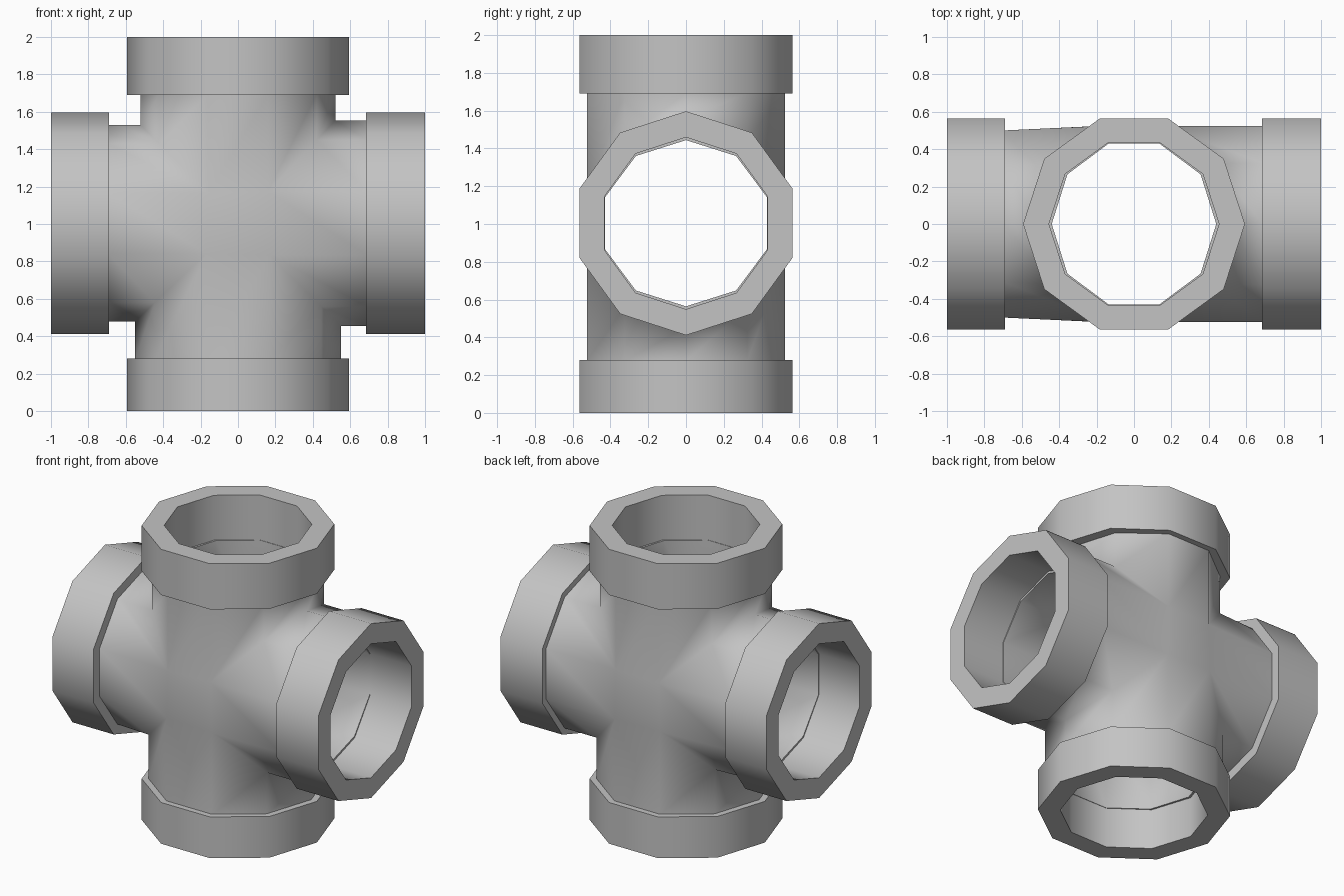
import bpy, bmesh, math
from mathutils import Vector

cube = bpy.data.objects.get("Cube")
if cube:
    bpy.data.objects.remove(cube, do_unlink=True)

SIDES = 10
CENTRE = Vector((0, 0, 1.004))
ANGLES = [math.tau * k / SIDES for k in range(SIDES)]

grey = bpy.data.materials.new("pipe grey")
grey.use_nodes = True
colour = (0.55, 0.55, 0.55, 1)
grey.diffuse_color = colour
grey.node_tree.nodes["Principled BSDF"].inputs["Base Color"].default_value = colour


def finish(name, bm, smooth_angle):
    bmesh.ops.remove_doubles(bm, verts=bm.verts, dist=0.0005)
    bmesh.ops.recalc_face_normals(bm, faces=bm.faces)
    mesh = bpy.data.meshes.new(name)
    bm.to_mesh(mesh)
    bm.free()
    mesh.materials.append(grey)
    obj = bpy.data.objects.new(name, mesh)
    bpy.context.collection.objects.link(obj)
    bpy.ops.object.select_all(action="DESELECT")
    obj.select_set(True)
    bpy.context.view_layer.objects.active = obj
    bpy.ops.object.shade_smooth_by_angle(angle=math.radians(smooth_angle))
    return obj


def bridge(bm, ring_a, ring_b):
    for i in range(SIDES):
        j = (i + 1) % SIDES
        bm.faces.new((ring_a[i], ring_a[j], ring_b[j], ring_b[i]))


# Arms: corner indices, axis (0 = x, 2 = z), end position, depth radius at the end
ARMS = [
    (0, 1, 2, 0.691, 0.552),
    (1, 2, 0, 0.690, 0.552),
    (2, 3, 2, -0.729, 0.552),
    (3, 0, 0, -0.695, 0.526),
]


def cross_skin(bm, corners, depth, taper):
    """Four arms mitred together at the diagonals; returns their end rings."""
    corners = [Vector((x, 0, z)) for x, z in corners]
    ends = []
    for a, b, axis, stop, end_depth in ARMS:
        inner, outer = [], []
        for t in ANGLES:
            c, s = math.cos(t), math.sin(t)
            p = corners[b if c > 0 else a] * abs(c)
            q = p.copy()
            q[axis] = stop
            p.y = depth * s
            q.y = (end_depth if taper else depth) * s
            inner.append(bm.verts.new(p + CENTRE))
            outer.append(bm.verts.new(q + CENTRE))
        bridge(bm, inner, outer)
        ends.append(outer)
    # Flat panels at the middle of the front and back
    t = math.tau / 5
    for side in (-1, 1):
        shift = CENTRE + Vector((0, side * depth * math.sin(t), 0))
        bm.faces.new([bm.verts.new(c * math.cos(t) + shift) for c in corners])
    return ends


# Cross-shaped body with its bore
bm = bmesh.new()
outside = cross_skin(bm, [(-0.52, 0.525), (0.52, 0.55), (0.55, -0.55), (-0.55, -0.525)], 0.552, True)
r = 0.44
bore = cross_skin(bm, [(-r, r), (r, r), (r, -r), (-r, -r)], 0.452, False)
for ring_a, ring_b in zip(outside, bore):
    bridge(bm, ring_a, ring_b)
finish("pipe_body", bm, 86)


# Socket collars at the four ends
def collar(name, axis, start, stop):
    bm = bmesh.new()
    rings = []
    for radius, place in ((0.593, start), (0.593, stop), (0.455, stop), (0.455, start)):
        ring = []
        for t in ANGLES:
            p = Vector((radius * math.cos(t), radius * math.sin(t), radius * math.cos(t)))
            p[axis] = place
            p[2 - axis] += CENTRE[2 - axis]
            ring.append(bm.verts.new(p))
        rings.append(ring)
    for i in range(4):
        bridge(bm, rings[i], rings[(i + 1) % 4])
    finish(name, bm, 40)


collar("top_collar", 2, 1.69, 2.0)
collar("bottom_collar", 2, 0.0, 0.28)
collar("left_collar", 0, 0.685, 1.0)
collar("right_collar", 0, -1.0, -0.69)
